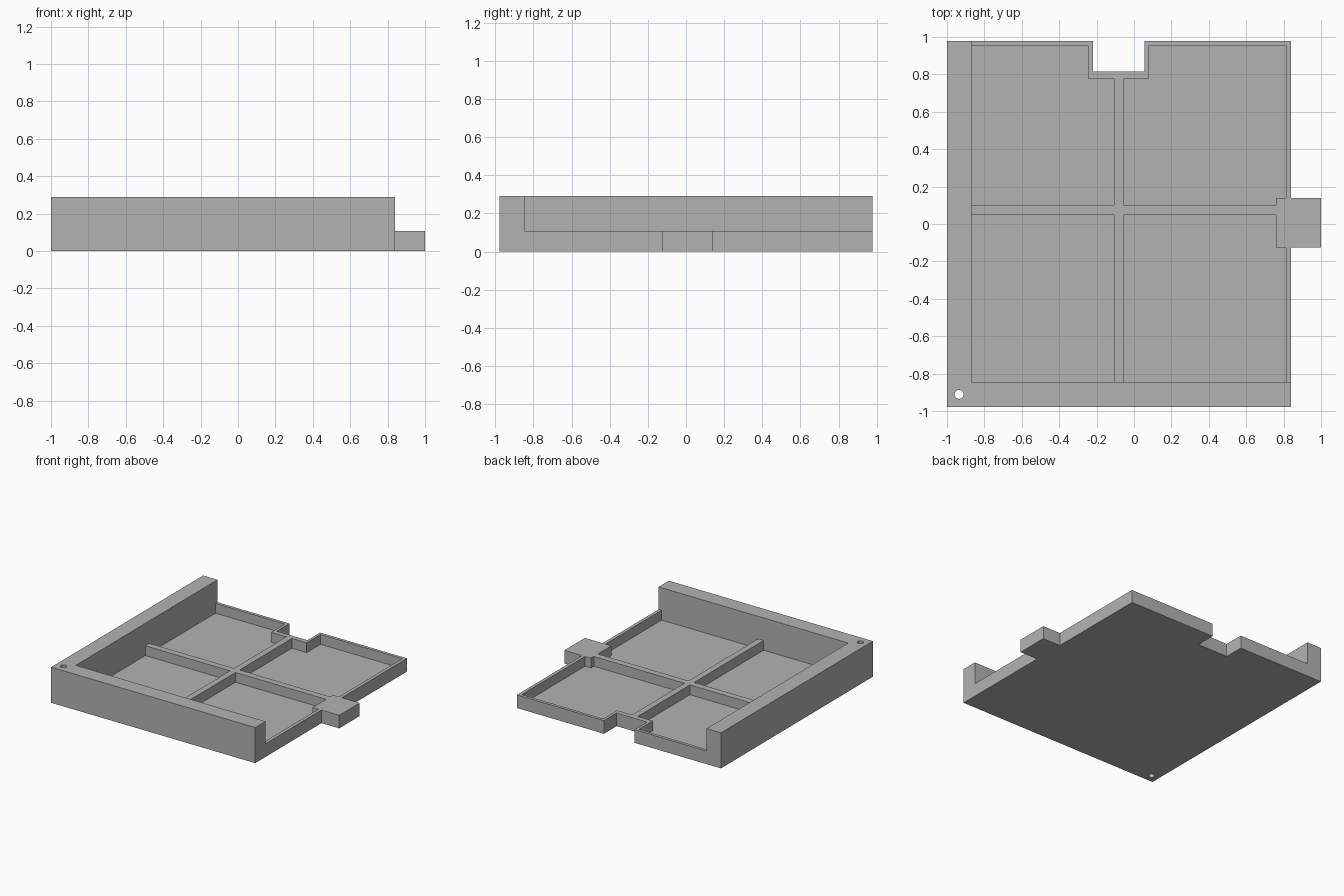
import bpy, bmesh, math

if "Cube" in bpy.data.objects:
    bpy.data.objects.remove(bpy.data.objects["Cube"])

TOP, RIM, FLOOR = 0.29, 0.107, 0.027

grey = bpy.data.materials.new("plain grey")
grey.diffuse_color = (0.45, 0.45, 0.45, 1)
grey.use_nodes = True
grey.node_tree.nodes["Principled BSDF"].inputs["Base Color"].default_value = grey.diffuse_color


def prism(name, outline, z0, z1):
    """Extrude a counter-clockwise outline from z0 to z1."""
    bm = bmesh.new()
    face = bm.faces.new([bm.verts.new((x, y, z0)) for x, y in outline])
    ext = bmesh.ops.extrude_face_region(bm, geom=[face])
    verts = [g for g in ext["geom"] if isinstance(g, bmesh.types.BMVert)]
    bmesh.ops.translate(bm, verts=verts, vec=(0, 0, z1 - z0))
    bmesh.ops.recalc_face_normals(bm, faces=bm.faces)
    mesh = bpy.data.meshes.new(name)
    bm.to_mesh(mesh)
    bm.free()
    mesh.materials.append(grey)
    obj = bpy.data.objects.new(name, mesh)
    bpy.context.collection.objects.link(obj)
    return obj


def cut(body, cutter):
    """Subtract the cutter from the body, then remove it."""
    mod = body.modifiers.new("cut", 'BOOLEAN')
    mod.operation, mod.solver, mod.object = 'DIFFERENCE', 'EXACT', cutter
    bpy.context.view_layer.objects.active = body
    bpy.ops.object.modifier_apply(modifier=mod.name)
    bpy.data.objects.remove(cutter)


# Tray block: outline with the connector tab on the right and notch at the back
tray = prism("tray", [
    (-1, -0.978), (0.84, -0.978), (0.84, -0.125), (1, -0.125), (1, 0.139),
    (0.84, 0.139), (0.84, 0.978), (0.055, 0.978), (0.055, 0.815),
    (-0.22, 0.815), (-0.22, 0.978), (-1, 0.978)], 0, TOP)

# Lower the open corner, leaving tall walls on the left and front
cut(tray, prism("step_cutter", [
    (-0.87, -0.847), (1.2, -0.847), (1.2, 1.2), (-0.87, 1.2)], RIM, 0.5))

# Four pockets, leaving thin rims and crossing ribs
L, R, F, B = -0.87, 0.813, -0.847, 0.953
RL, RR, RF, RB = -0.107, -0.057, 0.049, 0.102
pockets = [
    [(L, F), (RL, F), (RL, RF), (L, RF)],
    [(RR, F), (R, F), (R, -0.125), (0.76, -0.125), (0.76, RF), (RR, RF)],
    [(L, RB), (RL, RB), (RL, 0.775), (-0.243, 0.775), (-0.243, B), (L, B)],
    [(RR, RB), (0.76, RB), (0.76, 0.139), (R, 0.139), (R, B), (0.077, B),
     (0.077, 0.775), (RR, 0.775)],
]
for outline in pockets:
    cut(tray, prism("pocket_cutter", outline, FLOOR, 0.4))

# Round hole through the front left corner
circle = [(-0.935 + 0.024 * math.cos(i * math.tau / 32),
           -0.911 + 0.024 * math.sin(i * math.tau / 32)) for i in range(32)]
cut(tray, prism("hole_cutter", circle, -0.1, 0.5))

# Smooth the hole wall only
bpy.ops.object.select_all(action='DESELECT')
tray.select_set(True)
bpy.context.view_layer.objects.active = tray
bpy.ops.object.shade_smooth_by_angle(angle=math.radians(30))
